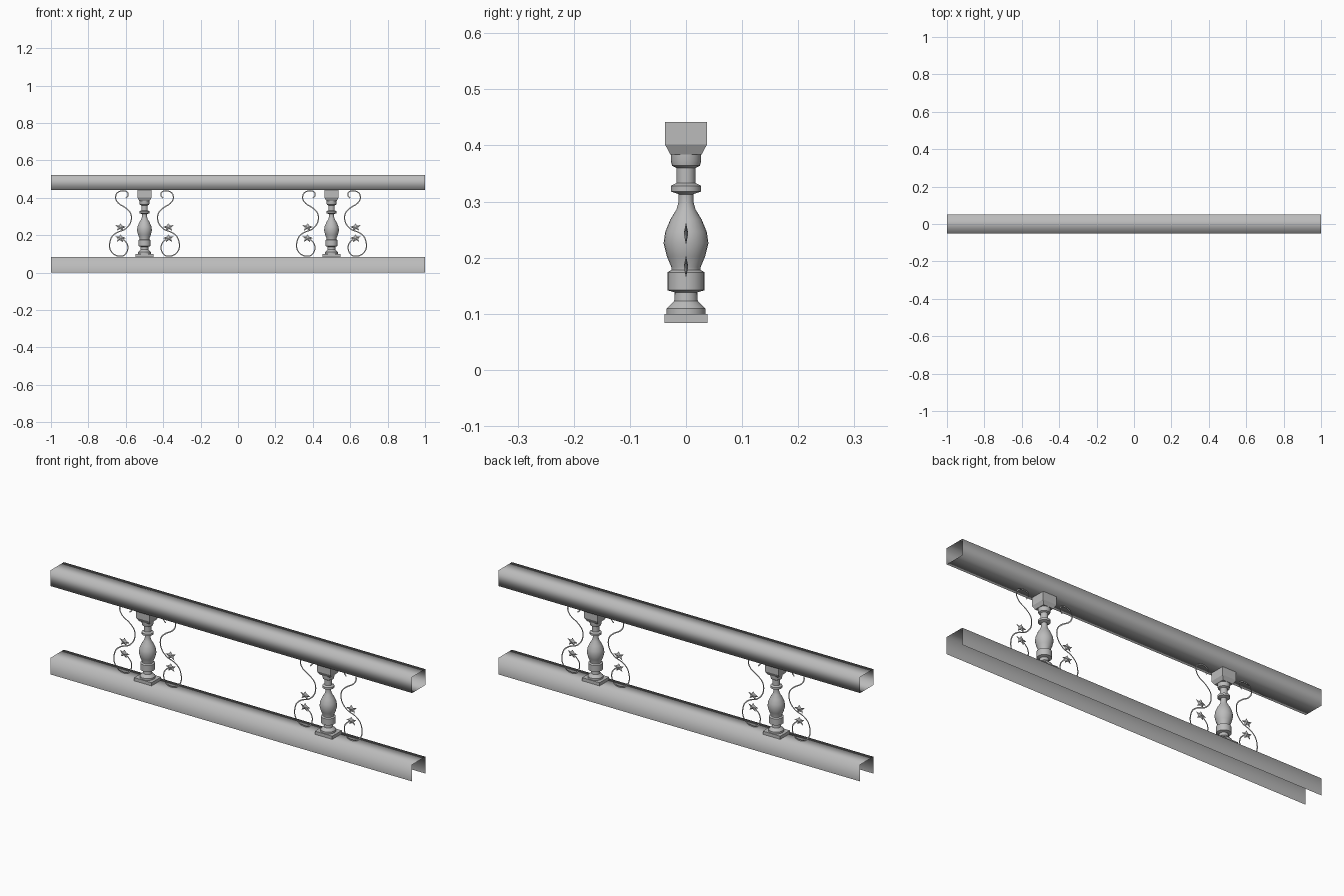
import bpy, bmesh, math
from mathutils import Vector

cube = bpy.data.objects.get("Cube")
if cube:
    bpy.data.objects.remove(cube, do_unlink=True)

# Single stone-grey material
grey = bpy.data.materials.new("stone grey")
grey.use_nodes = True
colour = (0.5, 0.5, 0.5, 1)
grey.diffuse_color = colour
grey.node_tree.nodes["Principled BSDF"].inputs["Base Color"].default_value = colour


def finish(name, bm, sharp_angle=None, recalc=True):
    """Turn a bmesh into a named, shaded object."""
    if recalc:
        bmesh.ops.recalc_face_normals(bm, faces=bm.faces[:])
    mesh = bpy.data.meshes.new(name)
    bm.to_mesh(mesh)
    bm.free()
    mesh.materials.append(grey)
    if sharp_angle is not None:
        mesh.polygons.foreach_set("use_smooth", [True] * len(mesh.polygons))
        mesh.set_sharp_from_angle(angle=math.radians(sharp_angle))
    obj = bpy.data.objects.new(name, mesh)
    bpy.context.collection.objects.link(obj)
    return obj


def loft(bm, rings, closed=True):
    """Join successive rings of points with quads."""
    rows = [[bm.verts.new(p) for p in ring] for ring in rings]
    n = len(rows[0])
    for a, b in zip(rows, rows[1:]):
        for i in range(n if closed else n - 1):
            j = (i + 1) % n
            bm.faces.new((a[i], a[j], b[j], b[i]))
    return rows


def rail(name, section, closed):
    bm = bmesh.new()
    loft(bm, [[(x, y, z) for y, z in section] for x in (-1, 1)], closed)
    if not closed:
        bm.normal_update()
        if max(bm.faces, key=lambda f: abs(f.normal.z)).normal.z < 0:
            bmesh.ops.reverse_faces(bm, faces=bm.faces[:])
    finish(name, bm, 180, recalc=closed)


def square_block(name, x, levels):
    """Rectangular block from (half x, half y, z) levels."""
    bm = bmesh.new()
    rows = loft(bm, [[(x + sx * hx, sy * hy, z) for sx, sy in
                      ((-1, -1), (1, -1), (1, 1), (-1, 1))] for hx, hy, z in levels])
    bm.faces.new(rows[0])
    bm.faces.new(rows[-1])
    finish(name, bm)


# Turned profile (radius, height)
PROFILE = [(.035, .10), (.035, .109), (.030, .114), (.021, .123), (.020, .138),
           (.033, .142), (.033, .174), (.026, .178), (.026, .183), (.034, .202),
           (.040, .226), (.037, .246), (.028, .268), (.017, .286), (.013, .300),
           (.013, .313), (.027, .318), (.027, .328), (.017, .333), (.017, .360),
           (.025, .364), (.027, .373), (.027, .386)]

# Scroll path (outward distance, height), from top hook to bottom curl
SCROLL = [(.100, .398), (.088, .412), (.092, .430), (.118, .438), (.147, .425),
          (.154, .396), (.137, .369), (.102, .347), (.076, .321), (.070, .289),
          (.080, .257), (.107, .230), (.148, .214), (.177, .187), (.187, .144),
          (.177, .112), (.150, .091), (.112, .091), (.091, .118), (.091, .150),
          (.108, .172), (.124, .182)]

# Ivy leaf outline around its centre
LEAF = [(0, .020), (.008, .008), (.027, .011), (.014, -.004), (.020, -.019),
        (.003, -.010), (-.012, -.020), (-.012, -.005), (-.029, .001), (-.010, .008)]


def turned_column(name, x, sides=24):
    bm = bmesh.new()
    loft(bm, [[(x + r * math.cos(k * math.tau / sides), r * math.sin(k * math.tau / sides), z)
               for k in range(sides)] for r, z in PROFILE])
    finish(name, bm, 35)


def smooth_path(points, steps=5):
    """Catmull-Rom curve through the points."""
    p = [Vector(q) for q in points]
    p = [p[0] * 2 - p[1]] + p + [p[-1] * 2 - p[-2]]
    out = []
    for a, b, c, d in zip(p, p[1:], p[2:], p[3:]):
        for k in range(steps):
            t = k / steps
            out.append(.5 * (2 * b + (c - a) * t + (2 * a - 5 * b + 4 * c - d) * t ** 2
                             + (3 * b - a - 3 * c + d) * t ** 3))
    return out + [p[-2]]


def scroll(name, x, side, half=.003):
    # Flat ribbon lying in the front plane
    path = smooth_path(SCROLL)
    rings = []
    for i, q in enumerate(path):
        t = (path[min(i + 1, len(path) - 1)] - path[max(i - 1, 0)]).normalized()
        n = Vector((-t.y, t.x)) * half
        rings.append([(x + side * w.x, 0, w.y) for w in (q - n, q + n)])
    bm = bmesh.new()
    loft(bm, rings, closed=False)
    finish(name, bm)


def leaf(name, x, z, side):
    # Leaf with a raised ridge point on both faces
    bm = bmesh.new()
    rim = [bm.verts.new((x + side * u, 0, z + v)) for u, v in LEAF]
    for y in (-.004, .004):
        tip = bm.verts.new((x, y, z))
        for a, b in zip(rim, rim[1:] + rim[:1]):
            bm.faces.new((a, b, tip))
    finish(name, bm)


# Rails: hollow handrail and open-bottomed lower rail
W = .052
rail("top_rail", [(-W, .442), (W, .442), (W, .522), (-W, .522)], True)
rail("bottom_rail", [(-W, 0), (-W, .084), (W, .084), (W, 0)], False)

# Balusters with scrollwork on both sides
for label, x in (("right", -.5), ("left", .5)):
    square_block(label + "_base_slab", x, [(.048, .038, .084), (.048, .038, .10)])
    turned_column(label + "_baluster", x)
    square_block(label + "_top_block", x,
                 [(.028, .028, .384), (.0375, .0375, .402), (.0375, .0375, .442)])
    for part, side in (("right", -1), ("left", 1)):
        scroll(f"{label}_baluster_{part}_scroll", x, side)
        for level, z in (("upper", .243), ("lower", .184)):
            leaf(f"{label}_baluster_{part}_{level}_leaf", x + side * .128, z, side)
